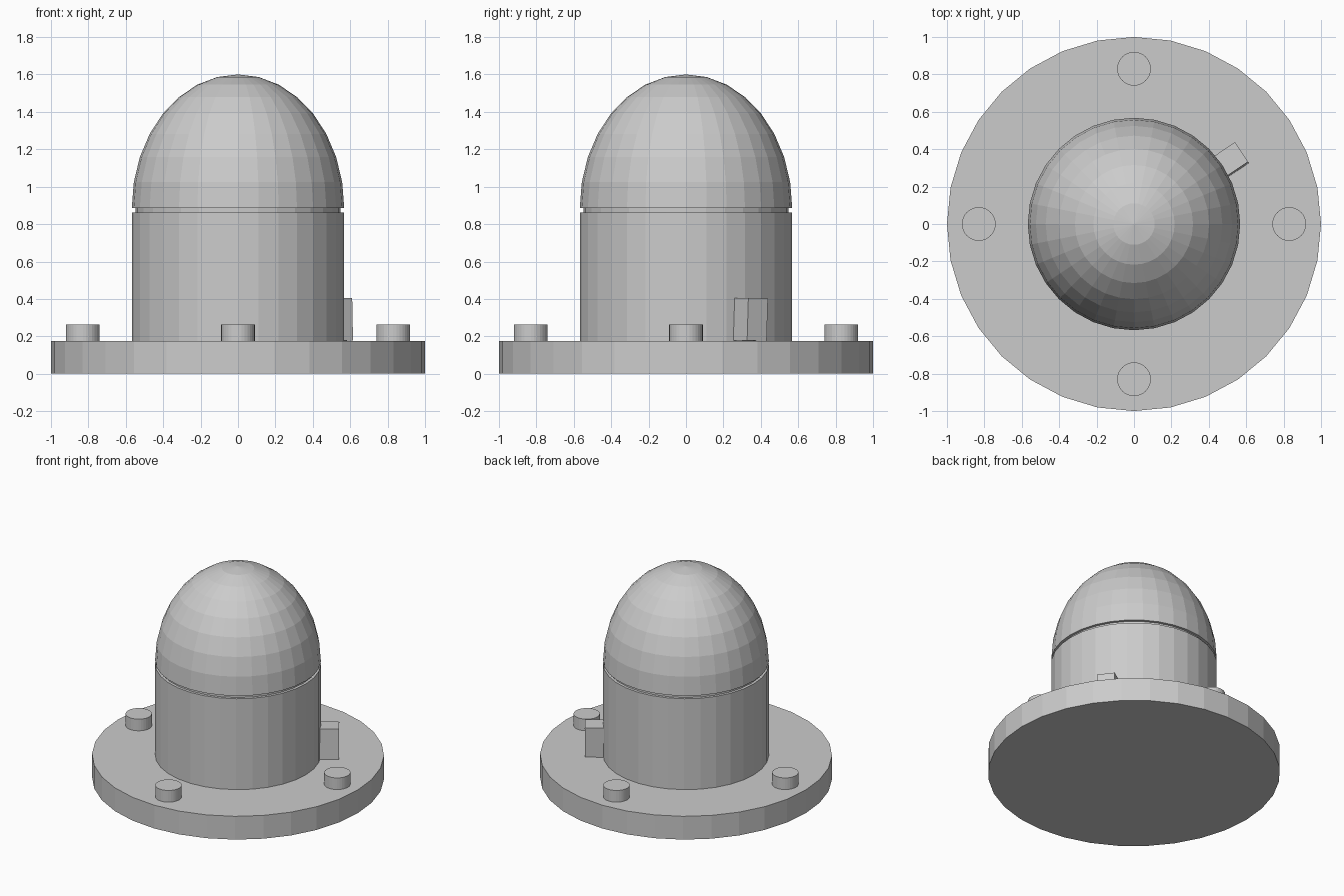
import bpy, bmesh
from math import radians, cos, sin, pi
from mathutils import Matrix

if "Cube" in bpy.data.objects:
    bpy.data.objects.remove(bpy.data.objects["Cube"])

SIDES = 32


def finish(name, bm):
    bmesh.ops.recalc_face_normals(bm, faces=bm.faces)
    mesh = bpy.data.meshes.new(name)
    bm.to_mesh(mesh)
    bm.free()
    obj = bpy.data.objects.new(name, mesh)
    bpy.context.collection.objects.link(obj)
    return obj


def cylinder(name, r, z0, z1, x=0.0, y=0.0):
    bm = bmesh.new()
    bmesh.ops.create_cone(bm, cap_ends=True, segments=SIDES, radius1=r, radius2=r,
                          depth=z1 - z0,
                          matrix=Matrix.Translation((x, y, (z0 + z1) / 2)))
    return finish(name, bm)


# Round base plate, housing and the narrower neck forming the groove
cylinder("base_plate", 1.0, 0.0, 0.176)
cylinder("housing", 0.568, 0.176, 0.863)
cylinder("groove_neck", 0.548, 0.863, 0.885)

# Dome: upper half of a stretched sphere
bm = bmesh.new()
bmesh.ops.create_uvsphere(bm, u_segments=SIDES, v_segments=16, radius=1.0)
bmesh.ops.delete(bm, geom=[v for v in bm.verts if v.co.z < -0.01], context='VERTS')
bmesh.ops.holes_fill(bm, edges=[e for e in bm.edges if e.is_boundary], sides=0)
bm.transform(Matrix.Translation((0, 0, 0.885)) @ Matrix.Diagonal((0.568, 0.568, 0.715, 1)))
finish("dome", bm)

# Four bolts around the base plate
for i in range(4):
    a = i * pi / 2
    cylinder(f"bolt_{i + 1}", 0.09, 0.17, 0.264, 0.83 * cos(a), 0.83 * sin(a))

# Small side block against the housing, leaning slightly
bm = bmesh.new()
bmesh.ops.create_cube(bm, size=1.0)
bm.transform(Matrix.Rotation(radians(34), 4, 'Z')
             @ Matrix.Translation((0.605, -0.006, 0.29))
             @ Matrix.Rotation(radians(-2), 4, 'X')
             @ Matrix.Diagonal((0.175, 0.126, 0.228, 1)))
finish("side_block", bm)
